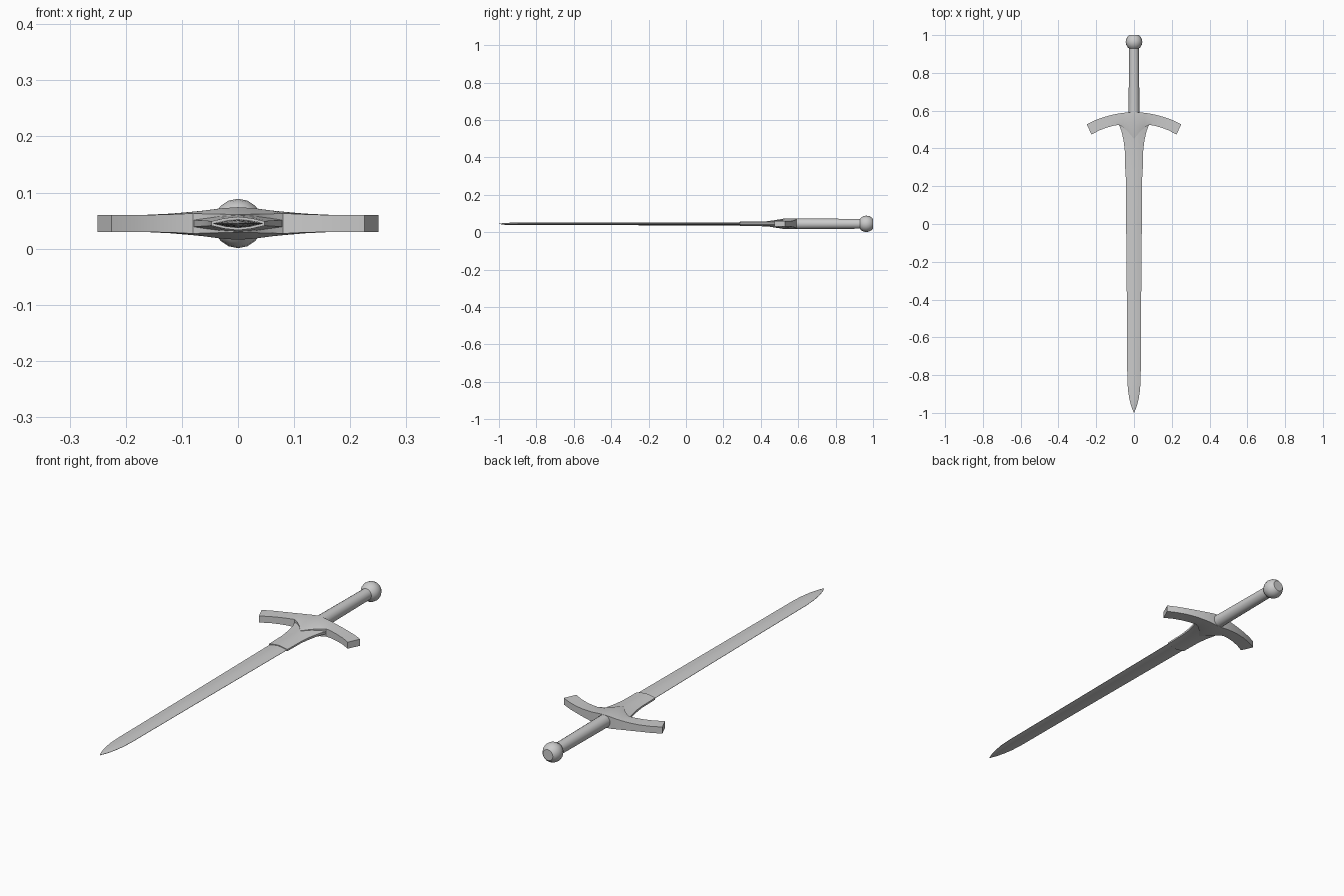
import bpy, bmesh, math

if "Cube" in bpy.data.objects:
    bpy.data.objects.remove(bpy.data.objects["Cube"])

ZC = 0.045  # height of the sword's centre plane


def loft(name, rings, angle=30):
    """Skin a list of equal-length point rings and cap both ends."""
    bm = bmesh.new()
    vs = [[bm.verts.new((x, y, z + ZC)) for x, y, z in r] for r in rings]
    n = len(rings[0])
    for a, b in zip(vs, vs[1:]):
        for i in range(n):
            j = (i + 1) % n
            bm.faces.new((a[i], a[j], b[j], b[i]))
    bm.faces.new(vs[0])
    bm.faces.new(vs[-1])
    bmesh.ops.recalc_face_normals(bm, faces=bm.faces)
    me = bpy.data.meshes.new(name)
    bm.to_mesh(me)
    bm.free()
    ob = bpy.data.objects.new(name, me)
    bpy.context.collection.objects.link(ob)
    bpy.context.view_layer.objects.active = ob
    ob.select_set(True)
    bpy.ops.object.shade_smooth_by_angle(angle=math.radians(angle))
    ob.select_set(False)
    return ob


def lens(y, w, t, e=0.0):
    """Lens cross-section: half-width w, half-thickness t, edge half-height e."""
    top = [(w, e), (0.5 * w, e + (t - e) * 0.68), (0, t),
           (-0.5 * w, e + (t - e) * 0.68), (-w, e)]
    return [(x, y, z) for x, z in top] + [(x, y, -z) for x, z in reversed(top)]


def circle(y, r, n=16):
    return [(r * math.cos(2 * math.pi * i / n), y, r * math.sin(2 * math.pi * i / n))
            for i in range(n)]


# Blade, tapering to a rounded point
blade = [(0.40, 0.045, 0.0085), (0.0, 0.0415, 0.008), (-0.4, 0.038, 0.0075),
         (-0.82, 0.0355, 0.007), (-0.88, 0.032, 0.007), (-0.93, 0.024, 0.006),
         (-0.97, 0.013, 0.005), (-1.0, 0.001, 0.001)]
loft("blade", [lens(y, w, t, 0.0007) for y, w, t in blade])

# Collar flaring from the blade into the guard
collar = [(0.55, 0.082, 0.019, 0.006), (0.525, 0.079, 0.018, 0.006),
          (0.49, 0.066, 0.016, 0.005), (0.44, 0.055, 0.014, 0.005),
          (0.39, 0.049, 0.0125, 0.004), (0.29, 0.047, 0.012, 0.004)]
loft("collar", [lens(*c) for c in collar])

# Cross guard: (x back, y back, half-height, x front, y front, front half-height)
half = [(0.0, 0.592, 0.029, 0.0, 0.45, 0.016),
        (0.03, 0.591, 0.027, 0.03, 0.487, 0.0165),
        (0.06, 0.588, 0.023, 0.058, 0.512, 0.017),
        (0.085, 0.584, 0.0205, 0.08, 0.525, 0.018),
        (0.12, 0.577, 0.0175, 0.11, 0.52, 0.0165),
        (0.16, 0.566, 0.0155, 0.145, 0.51, 0.0155),
        (0.205, 0.55, 0.015, 0.185, 0.495, 0.015),
        (0.25, 0.528, 0.015, 0.225, 0.473, 0.015)]


def guard_ring(s, xb, yb, h, xf, yf, hf):
    k = 0.5 if xb > 0.07 else (yb - 0.532) / (yb - yf)
    xm, ym = xb + (xf - xb) * k, yb + (yf - yb) * k
    pts = [(xb, yb, h), (xm, ym, h), (xf, yf, hf),
           (xf, yf, -hf), (xm, ym, -h), (xb, yb, -h)]
    return [(s * x, y, z) for x, y, z in pts]


loft("cross_guard", [guard_ring(-1, *p) for p in reversed(half[1:])]
     + [guard_ring(1, *p) for p in half])

# Round grip
loft("grip", [circle(0.57, 0.029), circle(0.95, 0.026)], 40)

# Ball pommel with a flattened end
PY, PR = 0.964, 0.044
rings = [circle(PY - PR * math.cos(math.radians(a)), PR * math.sin(math.radians(a)))
         for a in (30, 50, 70, 90, 110, 130)]
loft("pommel", rings + [circle(1.0, 0.025)], 40)
